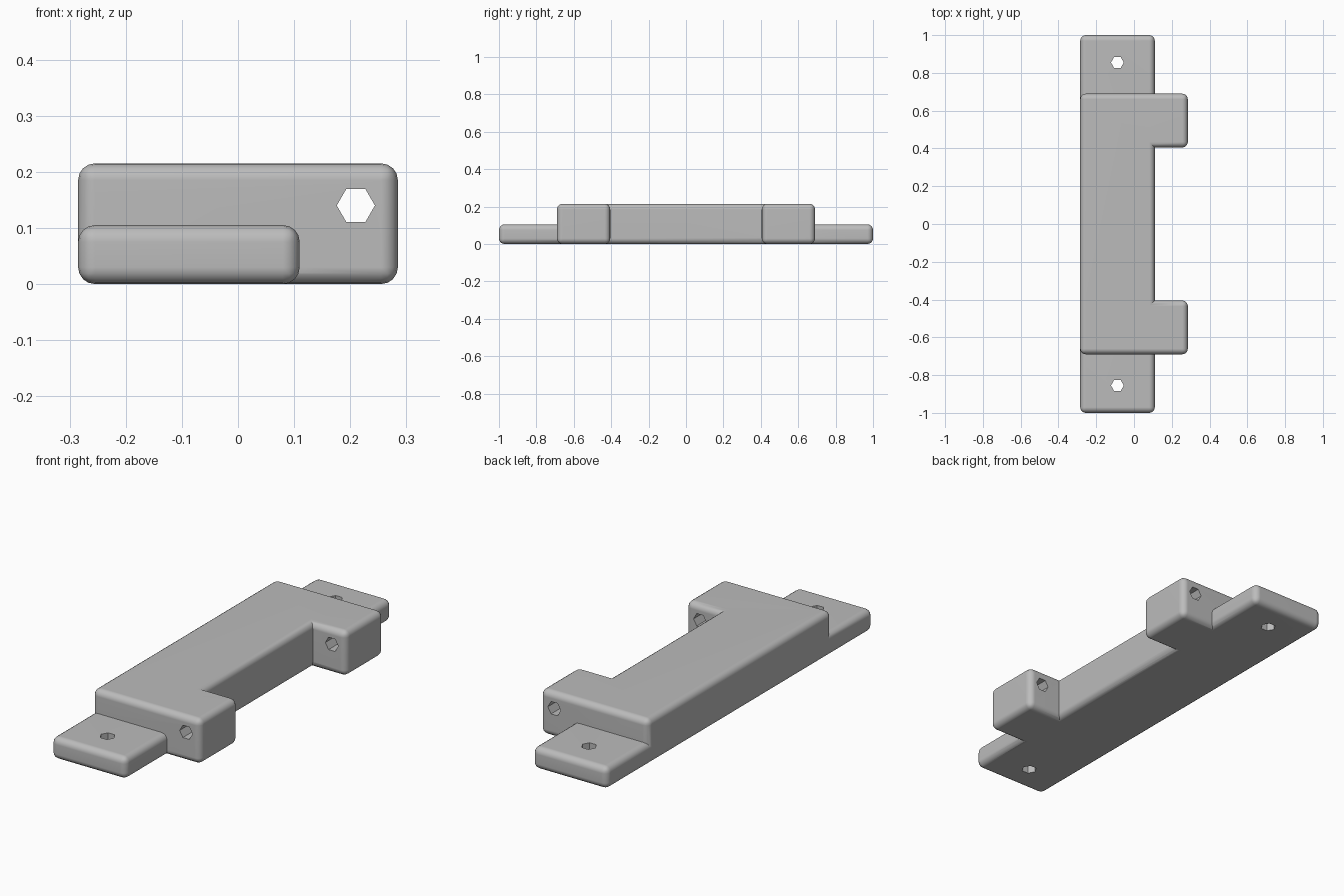
import bpy
import bmesh
import math
from mathutils import Matrix, Vector

default = bpy.data.objects.get("Cube")
if default:
    bpy.data.objects.remove(default, do_unlink=True)

LEFT, MID, RIGHT = -0.285, 0.11, 0.285   # back edge, strip edge, lug tip in x
TALL, LOW = 0.215, 0.105                 # body and tab heights
BODY, LUG, END = 0.69, 0.405, 1.0        # y extents
ROUND = 0.03

grey = bpy.data.materials.new("light grey")
grey.use_nodes = True
colour = (0.5, 0.5, 0.5, 1)
grey.diffuse_color = colour
grey.node_tree.nodes["Principled BSDF"].inputs["Base Color"].default_value = colour


def make_object(name, bm):
    bmesh.ops.recalc_face_normals(bm, faces=bm.faces[:])
    mesh = bpy.data.meshes.new(name)
    bm.to_mesh(mesh)
    bm.free()
    mesh.materials.append(grey)
    obj = bpy.data.objects.new(name, mesh)
    bpy.context.collection.objects.link(obj)
    return obj


def rounded_block(name, outline, height):
    """Extrude an outline up from the floor and round its convex edges."""
    bm = bmesh.new()
    base = bm.faces.new([bm.verts.new((x, y, 0)) for x, y in outline])
    top = bmesh.ops.extrude_face_region(bm, geom=[base], use_keep_orig=True)
    bmesh.ops.translate(bm, vec=(0, 0, height),
                        verts=[g for g in top["geom"] if isinstance(g, bmesh.types.BMVert)])
    bmesh.ops.recalc_face_normals(bm, faces=bm.faces[:])
    bm.normal_update()
    bmesh.ops.bevel(bm, geom=[e for e in bm.edges if e.is_convex], offset=ROUND,
                    offset_type='OFFSET', segments=4, profile=0.5,
                    affect='EDGES', clamp_overlap=True)
    return make_object(name, bm)


def hex_cutter(name, centre, length, axis):
    """Six-sided hole cutter with corners pointing along x."""
    bm = bmesh.new()
    turn = Matrix.Rotation(math.pi / 2, 4, 'X') if axis == 'Y' else Matrix()
    spin = Matrix.Rotation(math.pi / 6, 4, 'Z')
    bmesh.ops.create_cone(bm, cap_ends=True, segments=6, radius1=0.034,
                          radius2=0.034, depth=length)
    # Put a corner on the x axis whichever way the cone starts
    if not any(abs(v.co.y) < 1e-4 for v in bm.verts):
        bmesh.ops.transform(bm, matrix=spin, verts=bm.verts[:])
    bmesh.ops.transform(bm, matrix=Matrix.Translation(Vector(centre)) @ turn,
                        verts=bm.verts[:])
    obj = make_object(name, bm)
    obj.hide_render = True
    return obj


def combine(target, other, operation):
    mod = target.modifiers.new(operation.lower(), 'BOOLEAN')
    mod.operation = operation
    mod.solver = 'MANIFOLD'
    mod.object = other
    bpy.context.view_layer.objects.active = target
    bpy.ops.object.modifier_apply(modifier=mod.name)
    bpy.data.objects.remove(other, do_unlink=True)


# Body with two side lugs
bracket = rounded_block("bracket_body", [
    (LEFT, -BODY), (RIGHT, -BODY), (RIGHT, -LUG), (MID, -LUG),
    (MID, LUG), (RIGHT, LUG), (RIGHT, BODY), (LEFT, BODY)], TALL)

# Low mounting strip, showing as a tab at each end
strip = rounded_block("mounting_strip", [
    (LEFT, -END), (MID, -END), (MID, END), (LEFT, END)], LOW)
combine(bracket, strip, 'UNION')

# Screw holes through the tabs and pin holes through the lugs
for side in (-1, 1):
    combine(bracket, hex_cutter("screw_hole", (-0.088, side * 0.855, 0.05), 0.4, 'Z'),
            'DIFFERENCE')
    combine(bracket, hex_cutter("pin_hole", (0.21, side * 0.55, 0.14), 0.5, 'Y'),
            'DIFFERENCE')

# Smooth rounded edges, flat large faces
bpy.ops.object.select_all(action='DESELECT')
bracket.select_set(True)
bpy.context.view_layer.objects.active = bracket
bpy.ops.object.shade_smooth_by_angle(angle=math.radians(30))
weighted = bracket.modifiers.new("flat_face_normals", 'WEIGHTED_NORMAL')
weighted.keep_sharp = True
